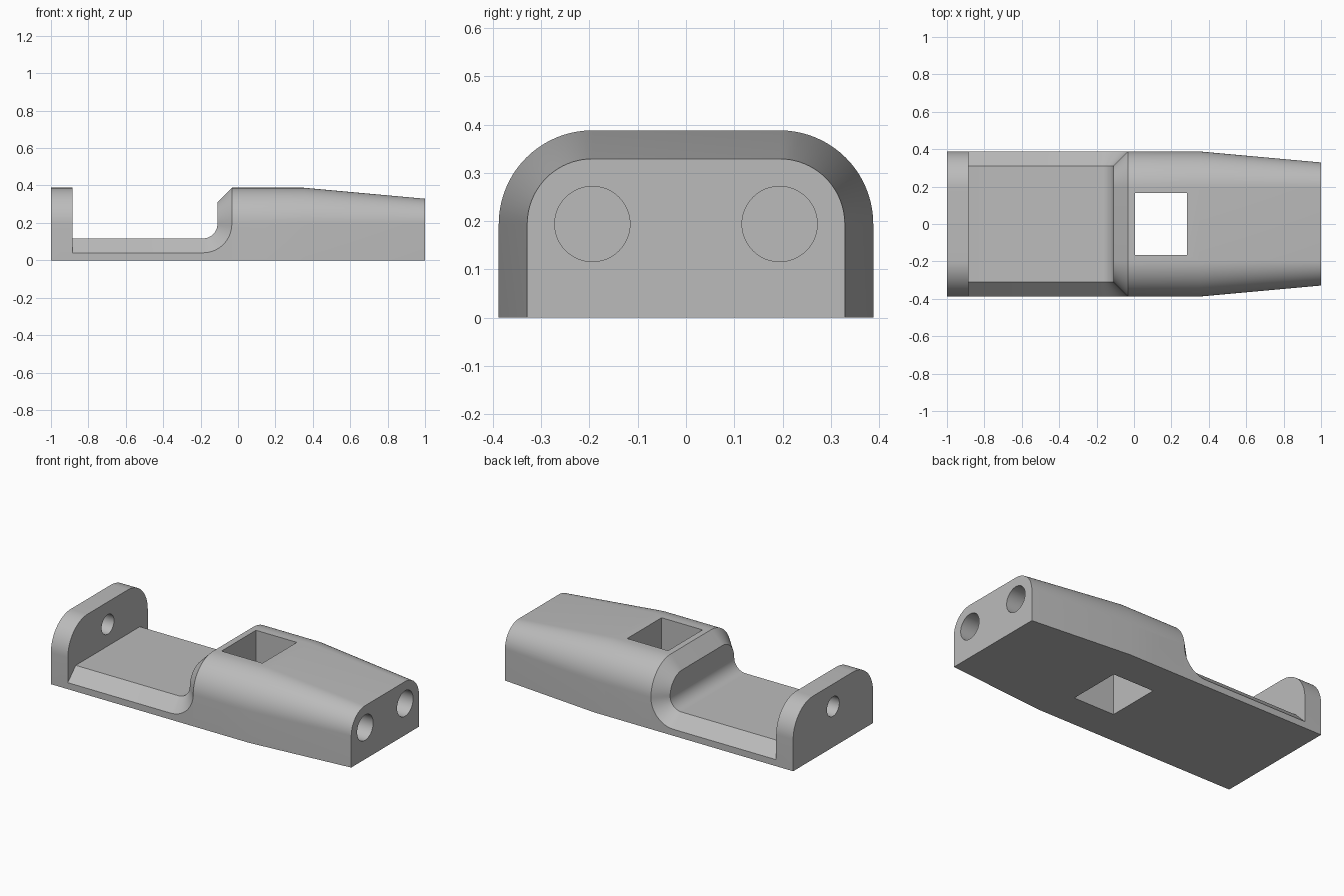
import bpy, bmesh, math

if "Cube" in bpy.data.objects:
    bpy.data.objects.remove(bpy.data.objects["Cube"])

C = 0.194             # corner centre height and side offset
R = 0.194             # outer corner radius
CH = 0.077            # chamfer width
STEP_X = -0.11        # face of the raised block
PLATE_X = -0.885      # inner face of the end plate

grey = bpy.data.materials.new("light grey")
grey.diffuse_color = (0.5, 0.5, 0.5, 1)
grey.use_nodes = True
grey.node_tree.nodes["Principled BSDF"].inputs["Base Color"].default_value = grey.diffuse_color


def loft(name, rings):
    """Solid skinned through rings that share one point count."""
    bm = bmesh.new()
    vs = [[bm.verts.new(p) for p in ring] for ring in rings]
    n = len(vs[0])
    for a, b in zip(vs, vs[1:]):
        for i in range(n):
            j = (i + 1) % n
            bm.faces.new((a[i], a[j], b[j], b[i]))
    bm.faces.new(vs[0])
    bm.faces.new(vs[-1])
    bmesh.ops.recalc_face_normals(bm, faces=bm.faces)
    me = bpy.data.meshes.new(name)
    bm.to_mesh(me)
    bm.free()
    me.materials.append(grey)
    ob = bpy.data.objects.new(name, me)
    bpy.context.collection.objects.link(ob)
    return ob


def arch(x, r, n=20):
    """Flat-bottomed section with rounded top corners."""
    right = [(C + r * math.cos(t), C + r * math.sin(t))
             for t in (i * math.pi / 2 / n for i in range(n + 1))]
    pts = [(C + r, 0)] + right
    pts += [(-y, z) for y, z in reversed(pts)]
    return [(x, y, z) for y, z in pts]


def tray_side(y, r, n=16):
    """Tray outline at one side station, with the fillet up to the step."""
    cx = STEP_X - (R - 0.117)
    pts = [(-0.95, 0), (-0.95, C - r)]
    for i in range(n + 1):
        t = -math.pi / 2 + i * math.pi / 2 / n
        pts.append((cx + r * math.cos(t), C + r * math.sin(t)))
    pts += [(0.15, C), (0.15, 0)]
    return [(x, y, z) for x, z in pts]


def circle(x, y, z, r, n=48):
    return [(x, y + r * math.cos(i * math.tau / n), z + r * math.sin(i * math.tau / n))
            for i in range(n)]


def combine(target, tool, op):
    mod = target.modifiers.new("combine", 'BOOLEAN')
    mod.operation, mod.solver, mod.object = op, 'EXACT', tool
    bpy.context.view_layer.objects.active = target
    bpy.ops.object.modifier_apply(modifier=mod.name)
    bpy.data.objects.remove(tool)


# raised block: chamfered front rim, straight run, tapered nose
body = loft("body", [arch(STEP_X, R - CH), arch(STEP_X + CH, R),
                     arch(0.35, R), arch(1.0, 0.135)])

# low tray with bevelled side rims
W = C + R
tray = loft("tray", [tray_side(-W, 2 * CH), tray_side(-W + CH, CH),
                     tray_side(W - CH, CH), tray_side(W, 2 * CH)])
combine(body, tray, 'UNION')

# upright end plate
combine(body, loft("end_plate", [arch(-1.0, R), arch(PLATE_X, R)]), 'UNION')

# square window through the block
window = [(0.005, -0.167), (0.283, -0.167), (0.283, 0.167), (0.005, 0.167)]
combine(body, loft("window_cutter", [[(x, y, z) for x, y in window] for z in (-0.1, 0.5)]),
        'DIFFERENCE')

# two blind sockets in the nose and one hole in the end plate
for side in (-1, 1):
    combine(body, loft("socket_cutter", [circle(x, side * C, C, 0.078) for x in (0.6, 1.1)]),
            'DIFFERENCE')
combine(body, loft("plate_hole_cutter", [circle(x, 0, 0.25, 0.06) for x in (-1.1, -0.8)]),
        'DIFFERENCE')

# smooth the rounded surfaces, keep the edges sharp
bpy.ops.object.select_all(action='DESELECT')
body.select_set(True)
bpy.context.view_layer.objects.active = body
bpy.ops.object.shade_smooth_by_angle(angle=math.radians(20))
